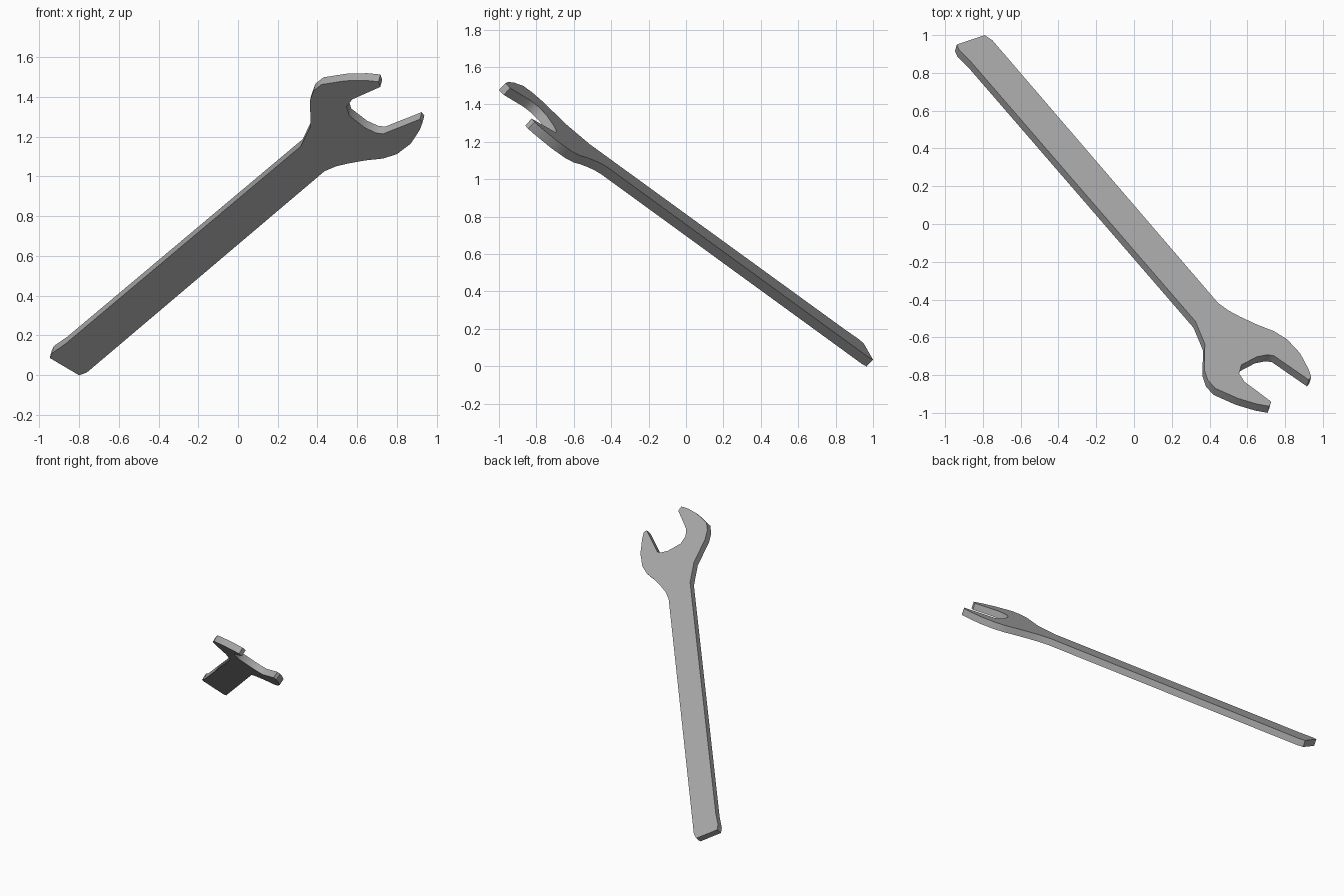
import bpy, bmesh, math
from mathutils import Vector

if "Cube" in bpy.data.objects:
    bpy.data.objects.remove(bpy.data.objects["Cube"])

THICK = 0.051
NORMAL = Vector((0.267, 0.957, 1.0)).normalized()   # direction the upper flat faces

# outline of the upper flat, as seen from above
handle_end = [(-0.75, 0.973), (-0.79, 1.0), (-0.938, 0.95), (-0.925, 0.92), (-0.86, 0.855)]
neck_left = [(0.325, -0.515), (0.375, -0.635)]
long_jaw = [(0.372, -0.77), (0.39, -0.825), (0.43, -0.87), (0.55, -0.923),
            (0.65, -0.953), (0.717, -0.965), (0.726, -0.94)]
throat = [(0.585, -0.835), (0.556, -0.79), (0.57, -0.745), (0.65, -0.703), (0.705, -0.692), (0.74, -0.697)]
short_jaw = [(0.925, -0.825), (0.938, -0.81), (0.925, -0.77), (0.88, -0.685), (0.81, -0.61), (0.74, -0.567)]
neck_right = [(0.65, -0.532), (0.56, -0.49), (0.50, -0.458), (0.445, -0.418)]
outline = handle_end + neck_left + long_jaw + throat + short_jaw + neck_right


def on_flat(x, y):
    """Lift an outline point onto the tilted upper plane of the wrench."""
    return Vector((x, y, 0.035 - 0.267 * (x + 0.79) - 0.957 * (y - 1.0)))


# wrench: one flat plate, extruded through its thickness
bm = bmesh.new()
top = bm.faces.new([bm.verts.new(on_flat(x, y)) for x, y in outline])
result = bmesh.ops.extrude_face_region(bm, geom=[top], use_keep_orig=True)
new_verts = [g for g in result["geom"] if isinstance(g, bmesh.types.BMVert)]
bmesh.ops.translate(bm, verts=new_verts, vec=-NORMAL * THICK)
bmesh.ops.recalc_face_normals(bm, faces=bm.faces[:])

mesh = bpy.data.meshes.new("open_end_wrench")
bm.to_mesh(mesh)
bm.free()
wrench = bpy.data.objects.new("open_end_wrench", mesh)
bpy.context.collection.objects.link(wrench)

# dark steel
steel = bpy.data.materials.new("steel")
steel.diffuse_color = (0.4, 0.4, 0.4, 1.0)
steel.use_nodes = True
steel.node_tree.nodes["Principled BSDF"].inputs["Base Color"].default_value = steel.diffuse_color
mesh.materials.append(steel)

# soft edge walls, crisp flats
bpy.context.view_layer.objects.active = wrench
wrench.select_set(True)
bpy.ops.object.shade_smooth_by_angle(angle=math.radians(40))
